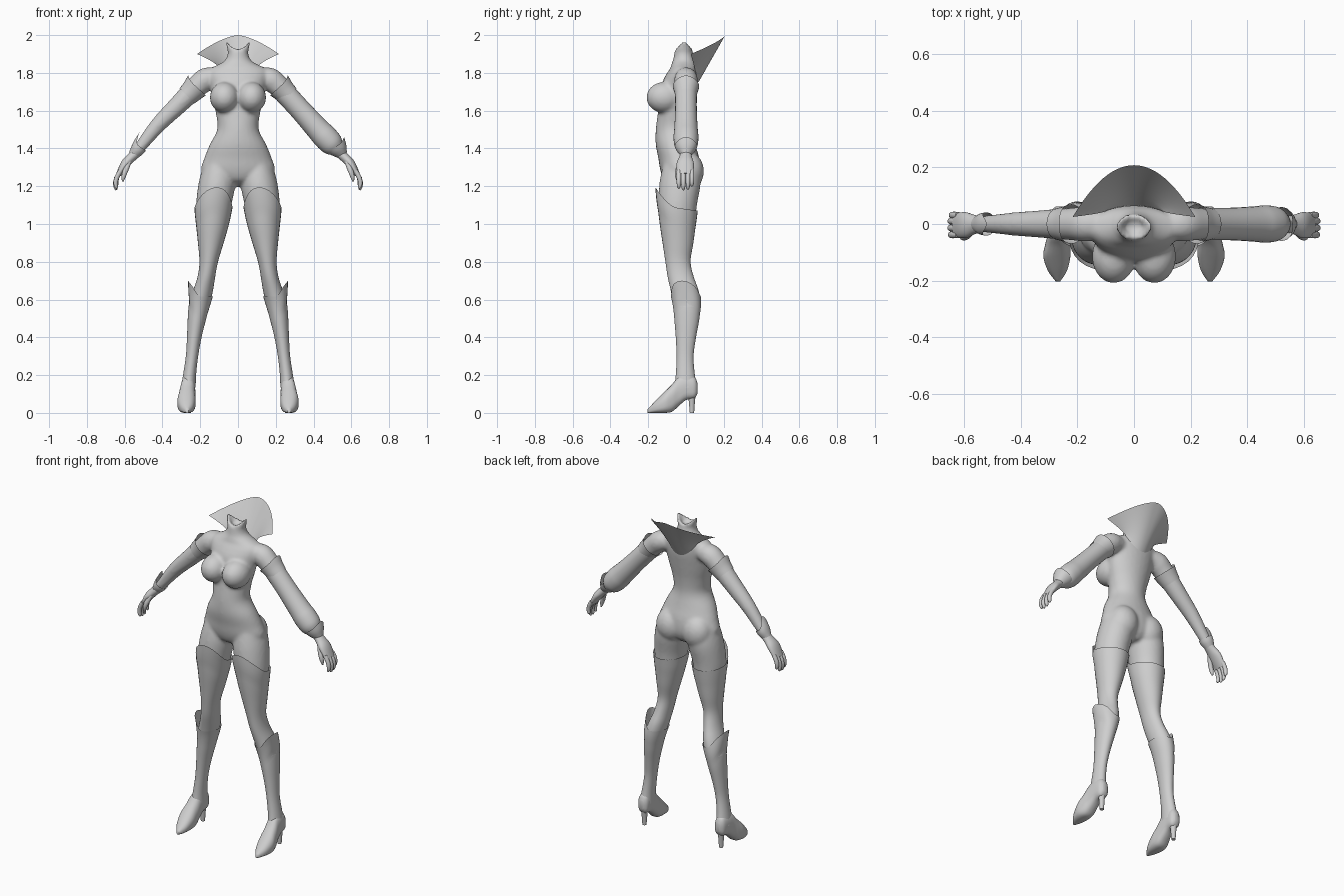
import bpy, bmesh, math
from mathutils import Vector

if "Cube" in bpy.data.objects:
    bpy.data.objects.remove(bpy.data.objects["Cube"])

N = 28
ANG = [2 * math.pi * i / N for i in range(N)]
grey = bpy.data.materials.new("light_grey")
grey.diffuse_color = (0.62, 0.62, 0.62, 1)
grey.use_nodes = True
grey.node_tree.nodes["Principled BSDF"].inputs["Base Color"].default_value = grey.diffuse_color


def refine(rows, k=4):
    """Catmull-Rom interpolation of a table of rows."""
    out = []
    for i in range(len(rows) - 1):
        a, b, c, d = (rows[max(i - 1, 0)], rows[i], rows[i + 1], rows[min(i + 2, len(rows) - 1)])
        for j in range(k):
            t = j / k
            out.append(tuple(0.5 * (2 * q + (r - p) * t + (2 * p - 5 * q + 4 * r - s) * t * t
                       + (3 * q - p - 3 * r + s) * t ** 3) for p, q, r, s in zip(a, b, c, d)))
    return out + [tuple(rows[-1])]


def loft(bm, rings, sx=1, cap=True):
    """Skin closed rings of points; sx = -1 mirrors to the other side."""
    vs = [[bm.verts.new((p[0] * sx, p[1], p[2])) for p in r] for r in rings]
    for a, b in zip(vs, vs[1:]):
        n = len(a)
        for i in range(n):
            bm.faces.new((a[i], a[(i + 1) % n], b[(i + 1) % n], b[i]))
    if cap:
        bm.faces.new(vs[0])
        bm.faces.new(vs[-1])


def finish(name, bm, angle=40):
    bmesh.ops.recalc_face_normals(bm, faces=bm.faces[:])
    me = bpy.data.meshes.new(name)
    bm.to_mesh(me)
    bm.free()
    me.materials.append(grey)
    ob = bpy.data.objects.new(name, me)
    bpy.context.collection.objects.link(ob)
    bpy.ops.object.select_all(action='DESELECT')
    ob.select_set(True)
    bpy.context.view_layer.objects.active = ob
    bpy.ops.object.shade_smooth_by_angle(angle=math.radians(angle))
    return ob


def oval(x0, x1, y0, y1, z):
    return [((x0 + x1) / 2 + (x1 - x0) / 2 * math.cos(a),
             (y0 + y1) / 2 + (y1 - y0) / 2 * math.sin(a), z) for a in ANG]


def tube_rings(rows, tip=0.0, k=4):
    """Rows are x, y, z, radius across y, radius outward; tip pulls the first rim to a point."""
    rows = refine(rows, k)
    rings = []
    for i, (x, y, z, ry, rv) in enumerate(rows):
        p, q = rows[max(i - 1, 0)], rows[min(i + 1, len(rows) - 1)]
        d = Vector((q[0] - p[0], 0, q[2] - p[2])).normalized()
        v = Vector((-d.z, 0, d.x))
        pull = tip * (1 - i / (len(rows) - 1))
        rings.append([Vector((x, y, z)) + v * rv * math.cos(a) + Vector((0, ry * math.sin(a), 0))
                      - d * pull * max(0, math.cos(a)) ** 3 for a in ANG])
    return rings


def round_rows(pts):
    return [(x, 0, z, r, r) for x, z, r in pts]


def ball(bm, centre, radii):
    r = bmesh.ops.create_uvsphere(bm, u_segments=24, v_segments=16, radius=1)
    for v in r["verts"]:
        v.co = Vector(c + p * s for c, p, s in zip(centre, v.co, radii))


# leg sections: z, inner x, outer x, front y, back y
LEG = refine([(1.32, .02, .18, -.12, .07), (1.22, .012, .208, -.14, .078),
              (1.1, .035, .222, -.145, .058), (1.0, .052, .218, -.135, .048),
              (.9, .08, .208, -.12, .035), (.8, .11, .2, -.105, .02),
              (.72, .125, .21, -.093, .037), (.65, .136, .233, -.077, .062),
              (.58, .152, .255, -.064, .072), (.5, .172, .262, -.058, .067),
              (.4, .197, .266, -.05, .049), (.3, .215, .272, -.046, .036),
              (.2, .226, .287, -.05, .043), (.13, .228, .298, -.06, .058)], 6)


def leg_at(z):
    for a, b in zip(LEG, LEG[1:]):
        if a[0] >= z >= b[0]:
            t = (a[0] - z) / (a[0] - b[0])
            return [p + (q - p) * t for p, q in zip(a[1:], b[1:])]
    return LEG[-1][1:]


# body: torso, neck, legs and arms fused into one skin
bm = bmesh.new()
torso = [(1.2, .04, -.05, .03), (1.23, .13, -.11, .06), (1.28, .195, -.135, .075),
         (1.35, .178, -.147, .07), (1.42, .15, -.16, .05), (1.5, .11, -.16, .033),
         (1.58, .116, -.15, .037), (1.66, .135, -.14, .05), (1.75, .15, -.125, .065),
         (1.8, .16, -.1, .065), (1.825, .145, -.083, .06), (1.845, .102, -.077, .055),
         (1.87, .066, -.068, .046), (1.905, .053, -.062, .036)]
rings = [oval(-rx, rx, yf, yb, z) for z, rx, yf, yb in refine(torso)]
for s, z0, rise in ((1, 1.93, .048), (.65, 1.925, .02), (.4, 1.91, 0)):
    rings.append([(.067 * s * math.cos(a), -.01 + .046 * s * math.sin(a),
                   z0 + rise * math.cos(a) ** 2) for a in ANG])
loft(bm, rings)
ARM = round_rows([(.06, 1.775, .04), (.12, 1.775, .052), (.17, 1.765, .062), (.225, 1.72, .057),
                  (.327, 1.62, .049), (.427, 1.52, .041), (.515, 1.41, .031), (.545, 1.37, .027)])
for sx in (1, -1):
    ball(bm, (.072 * sx, -.115, 1.67), (.077, .095, .082))
    ball(bm, (.09 * sx, .015, 1.28), (.088, .08, .1))
    loft(bm, [oval(*r[1:], r[0]) for r in LEG if r[0] > .5], sx)
    loft(bm, tube_rings(ARM), sx)
body = finish("body", bm)
rm = body.modifiers.new("fuse", 'REMESH')
rm.mode = 'VOXEL'
rm.voxel_size = .01
rm.use_smooth_shade = True
sm = body.modifiers.new("soften", 'SMOOTH')
sm.factor = .5
sm.iterations = 5


def leg_shell(name, top, bottom, rim, sx):
    """Boot layer that follows the leg, with a shaped and slightly flared rim."""
    bm = bmesh.new()
    rings = []
    for i in range(25):
        t = i / 24
        ring = []
        for a in ANG:
            z = top(a) + (bottom - top(a)) * t
            x0, x1, y0, y1 = leg_at(z)
            o = .004 + rim(a) * max(0, 1 - t * 5)
            ring.append(((x0 + x1) / 2 + ((x1 - x0) / 2 + o) * math.cos(a),
                         (y0 + y1) / 2 + ((y1 - y0) / 2 + o) * math.sin(a), z))
        rings.append(ring)
    loft(bm, rings, sx, cap=False)
    finish(name, bm)


SHOE = [(.062, .262, .014, .105, .155), (.045, .262, .032, .078, .19), (0, .264, .037, .068, .2),
        (-.04, .266, .04, .035, .19), (-.075, .27, .045, .006, .15), (-.115, .273, .048, 0, .11),
        (-.165, .271, .034, 0, .06), (-.203, .269, .008, 0, .02)]


def soft_square(v, e):
    return math.copysign(abs(v) ** e, v)


for sx, side in ((1, "left"), (-1, "right")):
    # thigh boot with a raised front, lower boot with a raised outer point
    leg_shell(side + "_thigh_boot",
              lambda a: 1.085 - .015 * math.sin(a) + .095 * max(0, -math.sin(a)) ** 2, .56,
              lambda a: .004 + .012 * max(0, -math.sin(a)) ** 2, sx)
    leg_shell(side + "_lower_boot", lambda a: .615 + .085 * max(0, math.cos(a)) ** 2, .135,
              lambda a: .006 + .04 * max(0, math.cos(a)) ** 3, sx)
    # pointed shoe
    bm = bmesh.new()
    loft(bm, [[(x + w * soft_square(math.cos(a), .8), y,
                (zb + zt) / 2 + (zt - zb) / 2 * (soft_square(math.sin(a), .6) if math.sin(a) < 0
                                                else math.sin(a))) for a in ANG]
              for y, x, w, zb, zt in refine(SHOE)], sx)
    finish(side + "_shoe", bm, 50)
    # heel
    bm = bmesh.new()
    loft(bm, [oval(.262 - w, .262 + w, y0, y1, z) for z, w, y0, y1 in
              ((.12, .028, .005, .058), (.07, .017, .014, .048), (0, .012, .02, .043))], sx)
    finish(side + "_heel", bm)
    # flared band on the upper arm
    bm = bmesh.new()
    loft(bm, tube_rings(round_rows([(.222, 1.728, .07), (.245, 1.703, .062), (.27, 1.678, .056)]),
                        .015), sx, cap=False)
    finish(side + "_arm_band", bm)
    # wrist cuff, wider over the full sleeve
    r, tip = (.06, .018) if sx > 0 else (.041, .06)
    bm = bmesh.new()
    loft(bm, tube_rings(round_rows([(.522, 1.412, r), (.537, 1.39, r * .5 + .018),
                                    (.553, 1.365, .028)]), tip), sx, cap=False)
    finish(side + "_wrist_cuff", bm)
    # hand: palm, four fingers and thumb
    bm = bmesh.new()
    loft(bm, tube_rings([(.53, 0, 1.385, .027, .026), (.565, -.002, 1.352, .034, .025),
                         (.597, -.004, 1.318, .046, .024), (.632, -.004, 1.262, .042, .014)]), sx)
    for y, s in ((-.038, .92), (-.014, 1), (.01, .97), (.031, .8)):
        path = ((0, 0, .012), (.022, -.04, .0125), (.028, -.075, .011), (.024, -.095, .0085),
                (.022, -.103, .003))
        loft(bm, tube_rings([(.622 + x * s, y, 1.282 + z * s, r, r) for x, z, r in path], k=2), sx)
    loft(bm, tube_rings([(.575, -.025, 1.335, .014, .014), (.594, -.042, 1.287, .014, .014),
                         (.606, -.046, 1.25, .011, .011), (.61, -.043, 1.224, .004, .004)], k=3), sx)
    finish(side + "_hand", bm, 60)

# full sleeve on one arm only
bm = bmesh.new()
loft(bm, tube_rings(round_rows([(.235, 1.708, .058), (.327, 1.608, .057), (.42, 1.505, .062),
                                (.462, 1.46, .066), (.5, 1.42, .061), (.525, 1.395, .042)])))
finish("full_sleeve", bm, 60)

# tall flared collar behind the neck
bm = bmesh.new()
S, T = 28, 8
grid = []
for j in range(T + 1):
    t = j / T
    row = []
    for i in range(S + 1):
        s = 2 * i / S - 1
        base = Vector((.1 * s, .066 - .02 * s * s, 1.75 + .075 * s * s))
        top = Vector((.217 * s, .208 - .183 * s * s, 2.0 - .1 * abs(s) ** 1.5))
        p = base.lerp(top, t)
        p.x = base.x + (top.x - base.x) * t ** 1.5
        row.append(bm.verts.new(p))
    grid.append(row)
for a, b in zip(grid, grid[1:]):
    for i in range(S):
        bm.faces.new((a[i], a[i + 1], b[i + 1], b[i]))
finish("collar", bm, 60)
